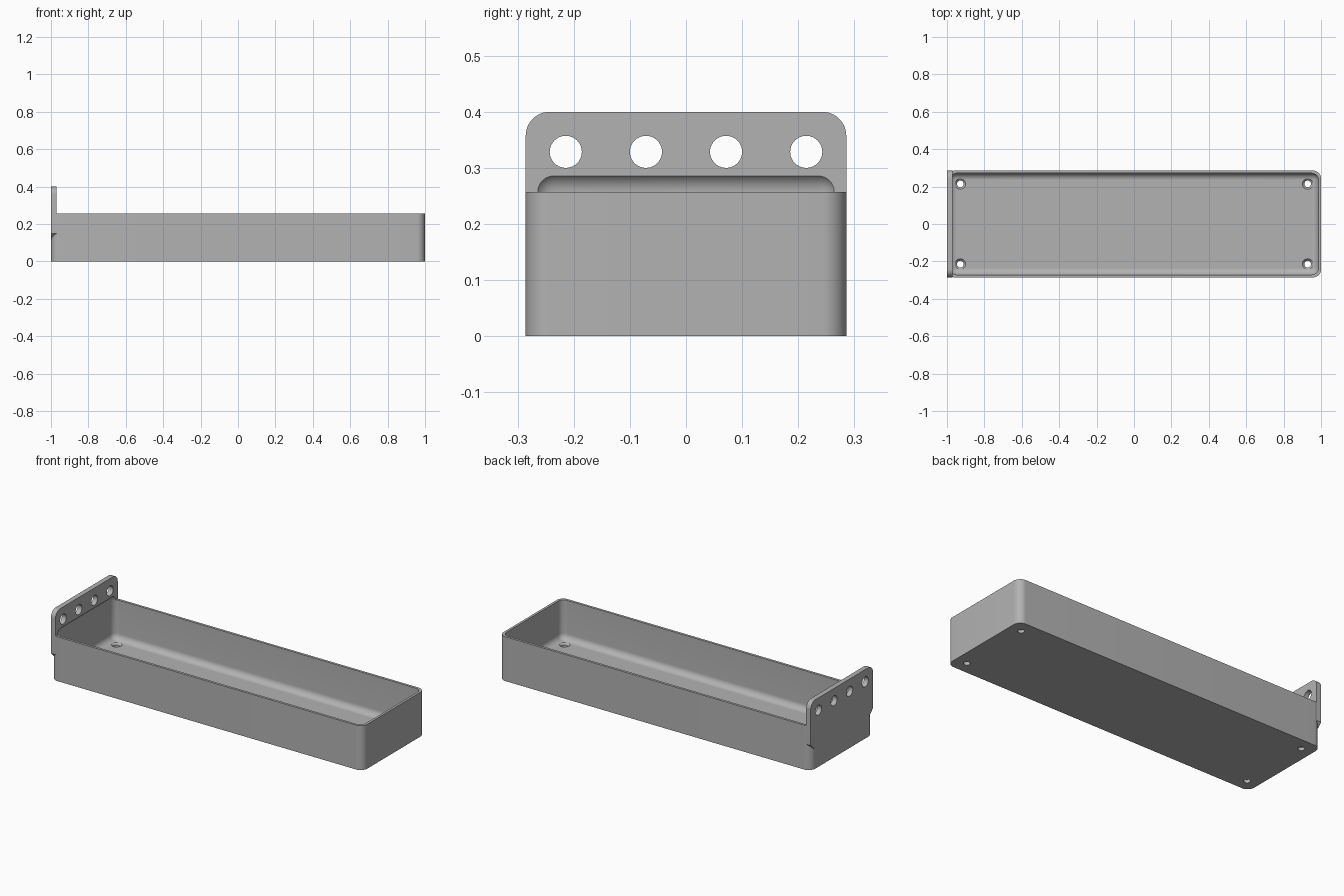
import bpy, bmesh, math
from mathutils import Vector, Matrix

if "Cube" in bpy.data.objects:
    bpy.data.objects.remove(bpy.data.objects["Cube"], do_unlink=True)

HALF_X, HALF_Y, RIM = 1.0, 0.2857, 0.2571
CORNER = 0.0429          # outside corner radius
WALL, FLOOR = 0.0143, 0.0286
FILLET = 0.0357          # radius inside the tray
PLATE_T, PLATE_TOP = 0.0286, 0.4

grey = bpy.data.materials.new("matte_grey")
grey.use_nodes = True
colour = (0.448, 0.448, 0.448, 1)
grey.diffuse_color = colour
grey.node_tree.nodes["Principled BSDF"].inputs["Base Color"].default_value = colour


def finish(name, bm):
    bmesh.ops.recalc_face_normals(bm, faces=bm.faces)
    mesh = bpy.data.meshes.new(name)
    bm.to_mesh(mesh)
    bm.free()
    mesh.materials.append(grey)
    obj = bpy.data.objects.new(name, mesh)
    bpy.context.collection.objects.link(obj)
    return obj


def arc(cx, cy, start, r=CORNER, steps=12):
    """Quarter circle, counter-clockwise from the start angle in degrees."""
    angles = [math.radians(start + 90 * i / steps) for i in range(steps + 1)]
    return [(cx + r * math.cos(a), cy + r * math.sin(a)) for a in angles]


def prism(name, points, along):
    bm = bmesh.new()
    face = bm.faces.new([bm.verts.new(p) for p in points])
    top = bmesh.ops.extrude_face_region(bm, geom=[face])["geom"]
    verts = [v for v in top if isinstance(v, bmesh.types.BMVert)]
    bmesh.ops.translate(bm, verts=verts, vec=Vector(along))
    return finish(name, bm)


def cone(name, centre, r_low, r_high, depth, axis="Z"):
    bm = bmesh.new()
    turn = Matrix.Rotation(math.pi / 2, 4, "Y") if axis == "X" else Matrix()
    bmesh.ops.create_cone(bm, cap_ends=True, segments=40, radius1=r_low,
                          radius2=r_high, depth=depth,
                          matrix=Matrix.Translation(centre) @ turn)
    return finish(name, bm)


def combine(target, other, operation):
    bpy.context.view_layer.objects.active = target
    mod = target.modifiers.new("join", "BOOLEAN")
    mod.operation, mod.solver, mod.object = operation, "EXACT", other
    bpy.ops.object.modifier_apply(modifier=mod.name)
    bpy.data.objects.remove(other, do_unlink=True)


# Outer tray block with rounded upright corners
cx, cy = HALF_X - CORNER, HALF_Y - CORNER
outline = arc(cx, cy, 0) + arc(-cx, cy, 90) + arc(-cx, -cy, 180) + arc(cx, -cy, 270)
tray = prism("tray", [(x, y, 0) for x, y in outline], (0, 0, RIM))

# Mounting plate on the end, tapering into the tray corners below
cz = PLATE_TOP - CORNER
profile = [(-0.2, 0.064), (0.2, 0.064), (HALF_Y, 0.15)]
profile += arc(cy, cz, 0) + arc(-cy, cz, 90) + [(-HALF_Y, 0.15)]
plate = prism("mounting_plate", [(-HALF_X, y, z) for y, z in profile], (PLATE_T, 0, 0))
combine(tray, plate, "UNION")

# Cavity with all edges rounded, also scooping the foot of the plate
bm = bmesh.new()
bmesh.ops.create_cube(bm, size=1)
top = RIM + FILLET
size = Vector((2 * (HALF_X - WALL), 2 * (HALF_Y - WALL), top - FLOOR))
bmesh.ops.scale(bm, verts=bm.verts, vec=size)
bmesh.ops.translate(bm, verts=bm.verts, vec=(0, 0, (top + FLOOR) / 2))
bmesh.ops.bevel(bm, geom=bm.edges[:], offset=FILLET, segments=10,
                profile=0.5, affect="EDGES")
combine(tray, finish("cavity", bm), "DIFFERENCE")

# Row of hanging holes through the plate
for y in (-0.2143, -0.0714, 0.0714, 0.2143):
    combine(tray, cone("plate_hole", (-0.986, y, 0.3286), 0.0286, 0.0286, 0.1, "X"),
            "DIFFERENCE")

# Countersunk screw holes in the floor corners
for x in (-0.9286, 0.9286):
    for y in (-0.2143, 0.2143):
        combine(tray, cone("screw_hole", (x, y, 0), 0.0179, 0.0179, 0.1), "DIFFERENCE")
        combine(tray, cone("countersink", (x, y, FLOOR), 0.0179, 0.0393, 0.0214),
                "DIFFERENCE")

# Smooth the curves, keep the rims crisp
bpy.ops.object.select_all(action="DESELECT")
tray.select_set(True)
bpy.context.view_layer.objects.active = tray
bpy.ops.object.shade_smooth_by_angle(angle=math.radians(30))
